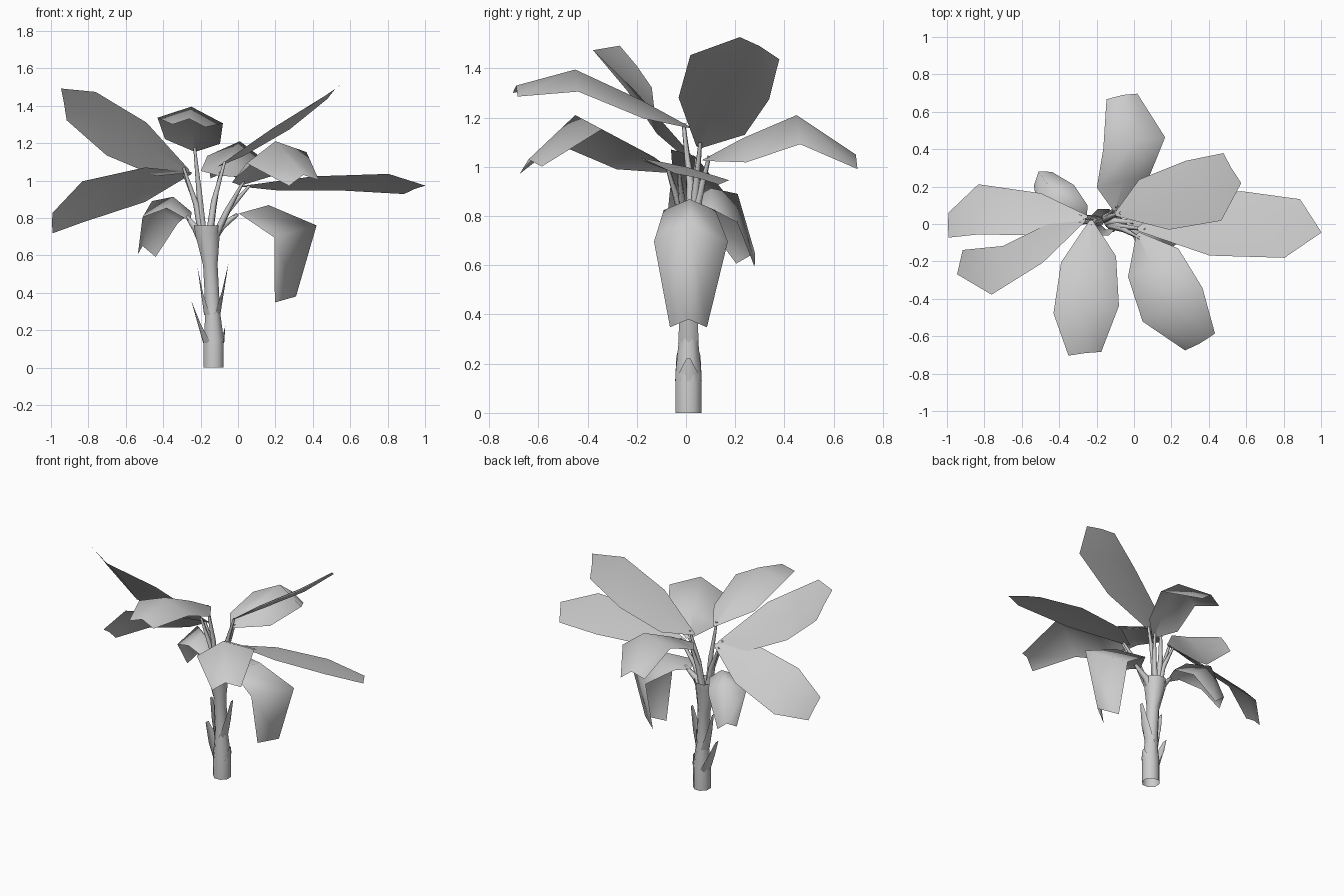
import bpy, bmesh, math
from mathutils import Vector as V

if "Cube" in bpy.data.objects:
    bpy.data.objects.remove(bpy.data.objects["Cube"])


def build(name, rows, closed=False, upward=False):
    """Skin a list of equal-length point rows."""
    bm = bmesh.new()
    grid = [[bm.verts.new(p) for p in row] for row in rows]
    n = len(rows[0])
    for r0, r1 in zip(grid, grid[1:]):
        for j in range(n if closed else n - 1):
            k = (j + 1) % n
            bm.faces.new((r0[j], r0[k], r1[k], r1[j]))
    bmesh.ops.recalc_face_normals(bm, faces=bm.faces)
    if upward and sum(f.normal.z * f.calc_area() for f in bm.faces) < 0:
        bmesh.ops.reverse_faces(bm, faces=bm.faces)
    for f in bm.faces:
        f.smooth = True
    me = bpy.data.meshes.new(name)
    bm.to_mesh(me)
    bm.free()
    bpy.context.collection.objects.link(bpy.data.objects.new(name, me))


def tube(name, path, radii, sides):
    rows = []
    for i, (p, r) in enumerate(zip(path, radii)):
        d = path[min(i + 1, len(path) - 1)] - path[max(i - 1, 0)]
        q = V((0, 0, 1)).rotation_difference(d)
        angles = [math.tau * (s + 0.5) / sides for s in range(sides)]
        rows.append([p + q @ V((r * math.cos(a), r * math.sin(a), 0)) for a in angles])
    build(name, rows, closed=True)


def sheath(name, angle, x, z, height, r, lean):
    """Pointed old leaf base wrapped round the trunk."""
    rows = []
    for t, spread in ((0, 75), (0.45, 36), (1, 8)):
        arc = [math.radians(angle + spread * j / 2) for j in range(-2, 3)]
        rr = r + lean * t
        rows.append([V((x + rr * math.cos(a), 0.01 + rr * math.sin(a), z + height * t))
                     for a in arc])
    build(name, rows)


def leaf(name, base, wide, tip, side, fold):
    """Blade with a folded midrib, plus the stalk that carries it."""
    base, wide, tip, side = V(base), V(wide), V(tip), V(side)
    droop = "droop" in name
    down = side.cross(tip - (base + wide) / 2).normalized()
    if down.z > 0:
        down = -down
    near = base.lerp(wide, 0.43) + V((0, 0, 0.08 if droop else 0.01))
    rows = []
    for p, f in zip((base, near, wide, tip), (0.05, 0.7 if droop else 0.84, 1, 0.5)):
        drop = down * fold * f
        rows.append([p + side * f + drop, p, p - side * f + drop])
    build("leaf_" + name, rows, upward=True)
    root = V((-0.135 + base.x * 0.2, 0.01 + base.y * 0.3, 0.68))
    middle = root.lerp(base, 0.5) + V((0, 0, 0.01))
    r = 0.03 if droop else 0.022
    tube("stalk_" + name, [root, middle, base.lerp(near, 0.15)], [r, r * 0.75, r * 0.35], 5)


# Trunk, flaring to an open rim: x, z, radius
trunk = [(-.13, 0, .058), (-.13, .15, .058), (-.135, .3, .042),
         (-.148, .55, .042), (-.163, .72, .072), (-.163, .76, .077)]
tube("trunk", [V((x, 0.01, z)) for x, z, r in trunk], [r for x, z, r in trunk], 8)

# Old leaf bases
sheath("sheath_low_left", 180, -.13, .13, .22, .056, .062)
sheath("sheath_low_right", 0, -.13, .13, .09, .056, .006)
sheath("sheath_high_left", 180, -.138, .28, .25, .043, .035)
sheath("sheath_high_right", 0, -.138, .28, .27, .043, .043)

# Leaves: base, widest point, tip, half-width direction, fold depth
leaves = {
    "right": ((.02, -.03, .97), (.69, 0, 1), (.945, .045, .955), (-.115, .178, -.045), .01),
    "upper_right": ((-.1, .05, 1.08), (.36, .18, 1.38), (.52, .3, 1.49), (-.095, .16, -.09), .02),
    "back": ((-.1, .07, 1.03), (.01, .45, 1.21), (-.06, .69, 1.05), (-.165, -.03, .02), .1),
    "front_right": ((.02, -.05, .98), (.2, -.45, 1.21), (.35, -.64, 1.03), (-.16, -.09, -.03), .09),
    "front": ((-.23, .02, 1.16), (-.25, -.45, 1.395), (-.26, -.69, 1.33), (-.175, -.02, .015), .075),
    "upper_left": ((-.26, .02, 1.05), (-.73, -.24, 1.31), (-.93, -.2, 1.41), (-.03, -.13, .17), .01),
    "left": ((-.25, .04, 1.04), (-.84, .09, .9), (-.995, 0, .78), (0, -.134, .11), .02),
    "droop_left": ((-.26, .02, .79), (-.46, .21, .89), (-.51, .28, .65), (-.095, -.075, .015), .135),
    "droop_right": ((-.03, .01, .81), (.42, .02, .76), (.31, .01, .38), (0, -.15, 0), .235),
}
for name, shape in leaves.items():
    leaf(name, *shape)
